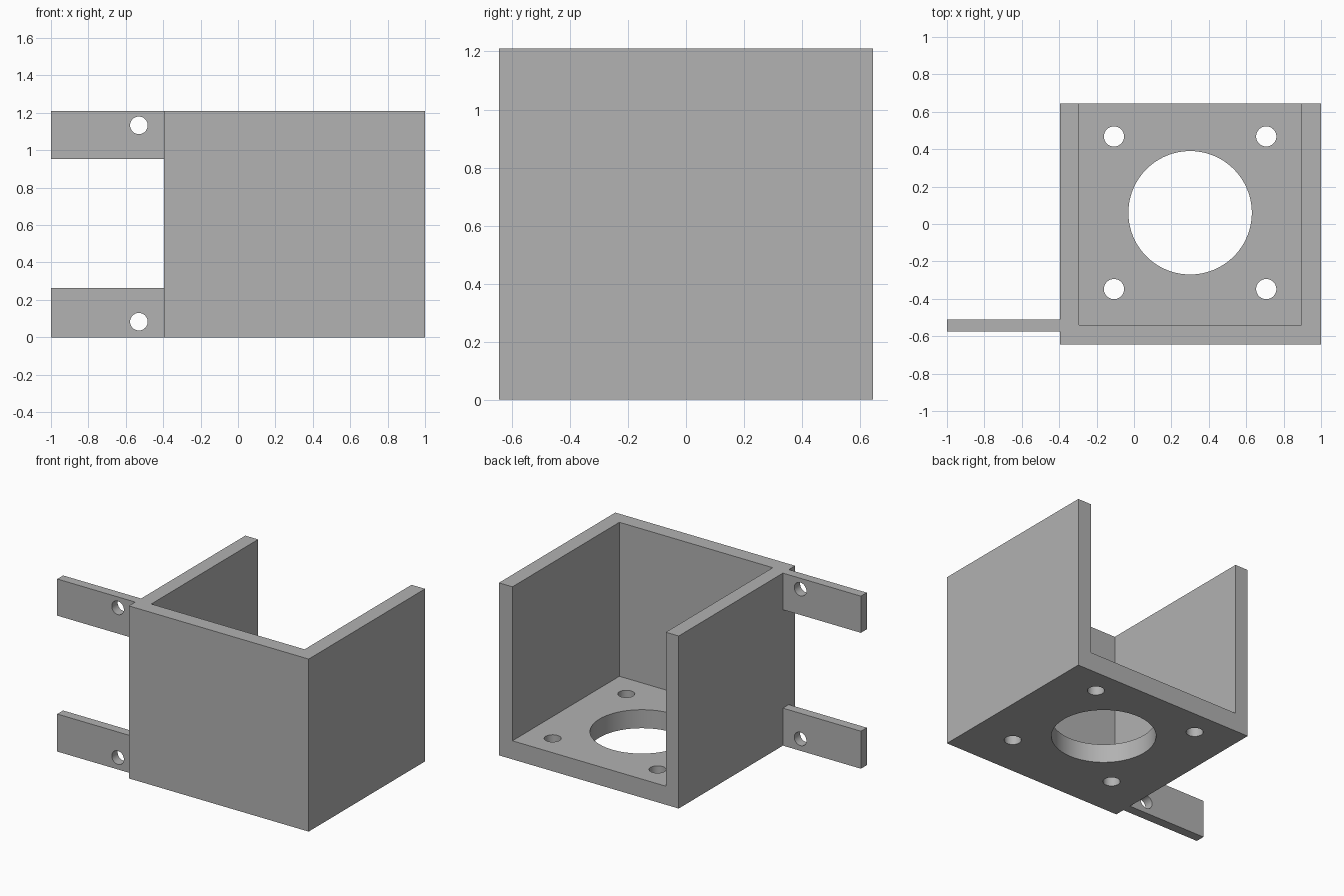
import bpy
import bmesh
from math import pi, radians

cube = bpy.data.objects.get("Cube")
if cube:
    bpy.data.objects.remove(cube, do_unlink=True)

# Single grey material
grey = bpy.data.materials.new("plain grey")
grey.use_nodes = True
colour = (0.445, 0.445, 0.445, 1)
grey.diffuse_color = colour
grey.node_tree.nodes["Principled BSDF"].inputs["Base Color"].default_value = colour

HEIGHT, FLOOR = 1.21, 0.13
LEFT, RIGHT, FRONT, BACK = 1.0, -0.395, -0.645, 0.645


def prism(name, outline, z0, z1):
    """Extrude an xy outline (counter-clockwise) from z0 to z1."""
    bm = bmesh.new()
    face = bm.faces.new([bm.verts.new((x, y, z0)) for x, y in outline])
    top = bmesh.ops.extrude_face_region(bm, geom=[face])
    verts = [v for v in top["geom"] if isinstance(v, bmesh.types.BMVert)]
    bmesh.ops.translate(bm, verts=verts, vec=(0, 0, z1 - z0))
    bmesh.ops.recalc_face_normals(bm, faces=bm.faces[:])
    mesh = bpy.data.meshes.new(name)
    bm.to_mesh(mesh)
    bm.free()
    mesh.materials.append(grey)
    obj = bpy.data.objects.new(name, mesh)
    bpy.context.collection.objects.link(obj)
    return obj


def box(name, x0, x1, y0, y1, z0, z1):
    return prism(name, [(x0, y0), (x1, y0), (x1, y1), (x0, y1)], z0, z1)


def activate(obj):
    bpy.ops.object.select_all(action="DESELECT")
    obj.select_set(True)
    bpy.context.view_layer.objects.active = obj


def boolean(target, other, operation):
    """Apply a boolean and discard the helper object."""
    other.hide_render = True
    activate(target)
    mod = target.modifiers.new("boolean", "BOOLEAN")
    mod.operation, mod.object, mod.solver = operation, other, "EXACT"
    bpy.ops.object.modifier_apply(modifier=mod.name)
    bpy.data.objects.remove(other, do_unlink=True)


def drill(target, radius, centre, rotation=(0, 0, 0), sides=48):
    bpy.ops.mesh.primitive_cylinder_add(
        vertices=sides, radius=radius, depth=0.5, location=centre, rotation=rotation)
    cutter = bpy.context.object
    cutter.data.materials.append(grey)
    boolean(target, cutter, "DIFFERENCE")


# Housing: solid block hollowed out, open at the top and back
housing = box("housing", RIGHT, LEFT, FRONT, BACK, 0, HEIGHT)
pocket = box("pocket_cutter", RIGHT + 0.1, LEFT - 0.105, FRONT + 0.105, BACK + 0.2,
             FLOOR, HEIGHT + 0.2)
boolean(housing, pocket, "DIFFERENCE")

# Central opening and four screw holes in the floor
drill(housing, 0.33, (0.3, 0.06, 0.06), sides=96)
for sx in (-1, 1):
    for sy in (-1, 1):
        drill(housing, 0.054, (0.3 + sx * 0.407, 0.06 + sy * 0.408, 0.06))

# Mounting tabs on the right side, each with a cross hole
tabs = []
for name, z0, z1, hole_z in (("lower_tab", 0, 0.263, 0.083),
                             ("upper_tab", 0.953, HEIGHT, 1.133)):
    tab = box(name, -1, RIGHT, -0.575, -0.51, z0, z1)
    drill(tab, 0.047, (-0.53, -0.54, hole_z), (pi / 2, 0, 0))
    tabs.append(tab)

# Smooth bores, sharp edges
for obj in [housing] + tabs:
    activate(obj)
    bpy.ops.object.shade_smooth_by_angle(angle=radians(30))
